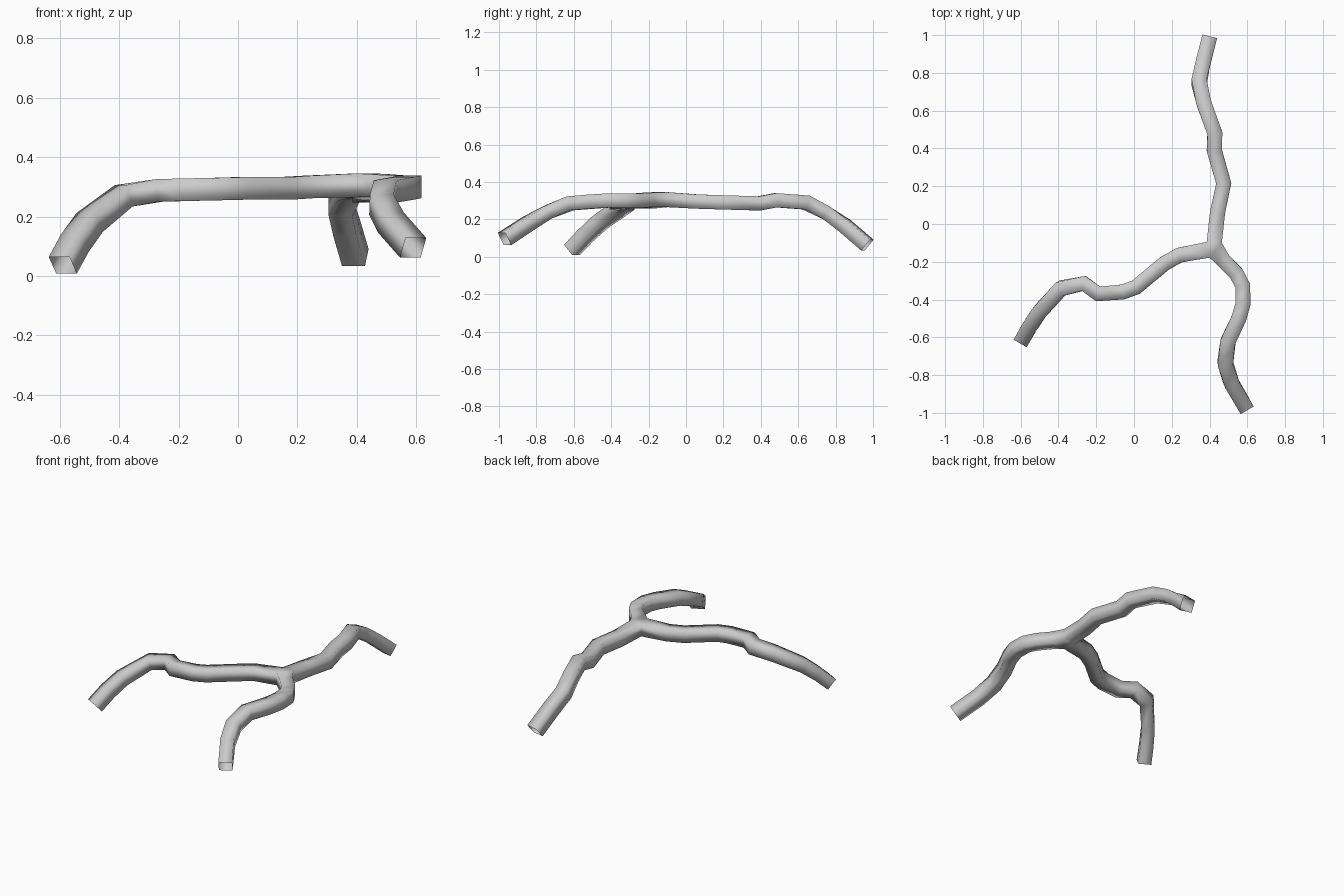
import bpy
import bmesh
from mathutils import Vector

cube = bpy.data.objects.get("Cube")
if cube:
    bpy.data.objects.remove(cube, do_unlink=True)

HALF_WIDTH, HALF_HEIGHT = 0.04, 0.038
UP = Vector((0, 0, 1))

# Centre lines of the three limbs, from the fork outwards
LEFT_LIMB = [(0.24, -0.165, 0.30), (0.16, -0.21, 0.295), (0.01, -0.335, 0.295),
             (-0.06, -0.36, 0.293), (-0.19, -0.37, 0.29), (-0.265, -0.315, 0.288),
             (-0.385, -0.34, 0.27), (-0.5, -0.465, 0.18), (-0.55, -0.54, 0.11),
             (-0.59, -0.61, 0.036)]
FRONT_LIMB = [(0.475, -0.195, 0.305), (0.54, -0.26, 0.30), (0.575, -0.325, 0.30),
              (0.578, -0.42, 0.30), (0.555, -0.5, 0.295), (0.498, -0.62, 0.285),
              (0.483, -0.735, 0.24), (0.515, -0.84, 0.18), (0.59, -0.97, 0.095)]
BACK_LIMB = [(0.442, 0.06, 0.295), (0.475, 0.215, 0.29), (0.425, 0.39, 0.285),
             (0.428, 0.48, 0.302), (0.37, 0.64, 0.29), (0.345, 0.75, 0.235),
             (0.365, 0.85, 0.165), (0.395, 0.97, 0.062)]

bm = bmesh.new()


def post(x, y):
    """Top and bottom corner of the fork between two limbs."""
    return bm.verts.new((x, y, 0.345)), bm.verts.new((x, y, 0.265))


def limb(left, right, path):
    """Square tube grown from two fork corners along a path, open at the tip."""
    ring = [left[0], right[0], right[1], left[1]]
    start = sum((v.co for v in ring), Vector()) / 4
    points = [start] + [Vector(p) for p in path]
    for i in range(1, len(points)):
        tangent = (points[i] - points[i - 1]).normalized()
        if i + 1 < len(points):
            tangent += (points[i + 1] - points[i]).normalized()
        tangent.normalize()
        side = tangent.cross(UP).normalized()
        rise = side.cross(tangent)
        new = [bm.verts.new(points[i] + side * a * HALF_WIDTH + rise * b * HALF_HEIGHT)
               for a, b in ((-1, 1), (1, 1), (1, -1), (-1, -1))]
        for k in range(4):
            n = (k + 1) % 4
            bm.faces.new((ring[k], ring[n], new[n], new[k]))
        ring = new


# Fork with a triangular top and bottom
west, east, south = post(0.385, -0.095), post(0.465, -0.1), post(0.40, -0.178)
for level in (0, 1):
    bm.faces.new([p[level] for p in (west, east, south)])
limb(south, west, LEFT_LIMB)
limb(east, south, FRONT_LIMB)
limb(west, east, BACK_LIMB)
bmesh.ops.recalc_face_normals(bm, faces=bm.faces)
if sum(f.normal.z for f in bm.faces if len(f.verts) == 3 and f.calc_center_median().z > 0.3) < 0:
    bmesh.ops.reverse_faces(bm, faces=bm.faces)
for face in bm.faces:
    face.smooth = True

mesh = bpy.data.meshes.new("forked_branch")
bm.to_mesh(mesh)
bm.free()
branch = bpy.data.objects.new("forked_branch", mesh)
bpy.context.collection.objects.link(branch)

# Plain grey surface
grey = bpy.data.materials.new("light_grey")
grey.use_nodes = True
grey.diffuse_color = (0.6, 0.6, 0.6, 1)
grey.node_tree.nodes["Principled BSDF"].inputs["Base Color"].default_value = (0.6, 0.6, 0.6, 1)
mesh.materials.append(grey)
